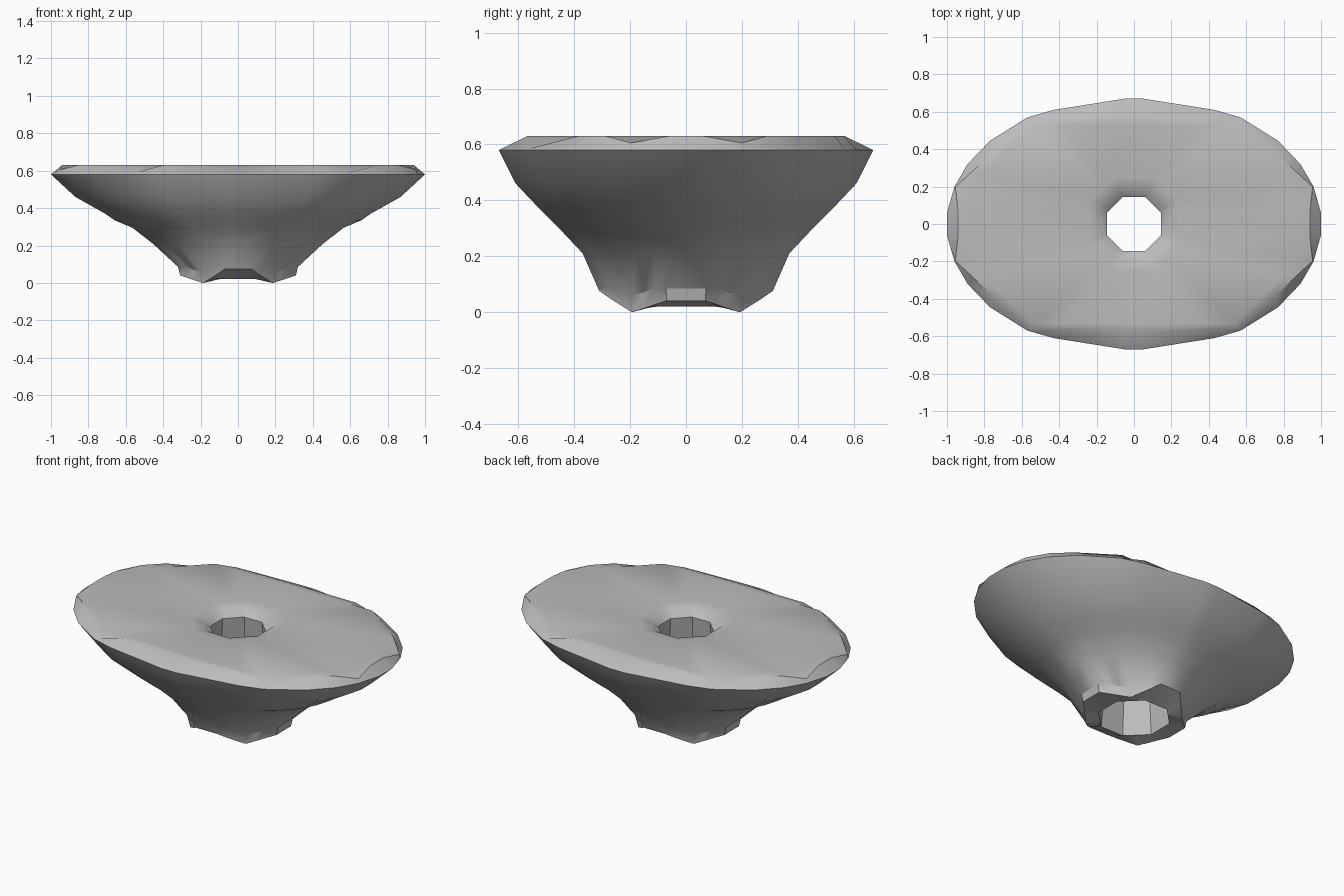
import bpy
import bmesh

if "Cube" in bpy.data.objects:
    bpy.data.objects.remove(bpy.data.objects["Cube"], do_unlink=True)

# One quarter of each outline, from the x axis round to the y axis
RIM = [(1, .06), (.96, .2), (.89, .32), (.77, .445), (.57, .57), (.43, .61), (.05, .67)]
FOOT = [(.31, .07), (.27, .11), (.23, .15), (.19, .19), (.185, .195), (.11, .27), (.07, .31)]
FOOT_Z = [.04, .027, .013, 0, 0, .047, .075]
TOP = [(.94, .06), (.955, .198), (.855, .29), (.755, .385), (.568, .568), (.4, .567), (.05, .567)]
TOP_Z = [.63, .605, .63, .63, .583, .63, .63]


def lift(outline, z):
    heights = z if isinstance(z, list) else [z] * len(outline)
    return [(x, y, h) for (x, y), h in zip(outline, heights)]


def octagon(r, z):
    s = r * .41
    n = len(RIM) - 1
    return lift([(r + (s - r) * i / n, s + (r - s) * i / n) for i in range(n + 1)], z)


def wall(rx, ry, z, blend):
    """Level of the outer wall, easing from the rim shape to the foot shape."""
    pts = []
    for (a, b), (c, d) in zip(RIM, FOOT):
        x = a * (1 - blend) + c / .31 * blend
        y = b / .67 * (1 - blend) + d / .31 * blend
        pts.append((x * rx, y * ry))
    return lift(pts, z)


def full_ring(q):
    """Mirror a quarter outline into a whole loop."""
    left = [(-x, y, z) for x, y, z in reversed(q)]
    back = q + left
    return back + [(-x, -y, z) for x, y, z in back]


levels = [
    lift(FOOT, FOOT_Z),
    wall(.32, .315, [.085, .085, .07, .06, .06, .08, .085], 1),
    wall(.455, .37, .21, .35),
    wall(.565, .45, .295, .15),
    wall(.66, .49, .335, .08),
    wall(.71, .525, .37, .04),
    wall(.87, .61, .46, 0),
    lift(RIM, .58),
    lift(TOP, TOP_Z),
    lift([(x * .94, y * .94) for x, y in TOP], .63),
    octagon(.25, .63),
    octagon(.19, .617),
    octagon(.145, .58),
    octagon(.19, .02),
]

# Loft every level to the next and close the loft through the hole
bm = bmesh.new()
rings = [[bm.verts.new(p) for p in full_ring(q)] for q in levels]
for lower, upper in zip(rings, rings[1:] + rings[:1]):
    n = len(lower)
    for i in range(n):
        j = (i + 1) % n
        bm.faces.new((lower[i], lower[j], upper[j], upper[i]))
bmesh.ops.recalc_face_normals(bm, faces=bm.faces)
mesh = bpy.data.meshes.new("tapered_bowl_body")
bm.to_mesh(mesh)
bm.free()

body = bpy.data.objects.new("tapered_bowl_body", mesh)
bpy.context.collection.objects.link(body)

# Plain grey finish
grey = bpy.data.materials.new("plain_grey")
grey.use_nodes = True
colour = (.5, .5, .5, 1)
grey.diffuse_color = colour
grey.node_tree.nodes["Principled BSDF"].inputs["Base Color"].default_value = colour
mesh.materials.append(grey)

bpy.context.view_layer.objects.active = body
body.select_set(True)
bpy.ops.object.shade_smooth_by_angle(angle=.6)
